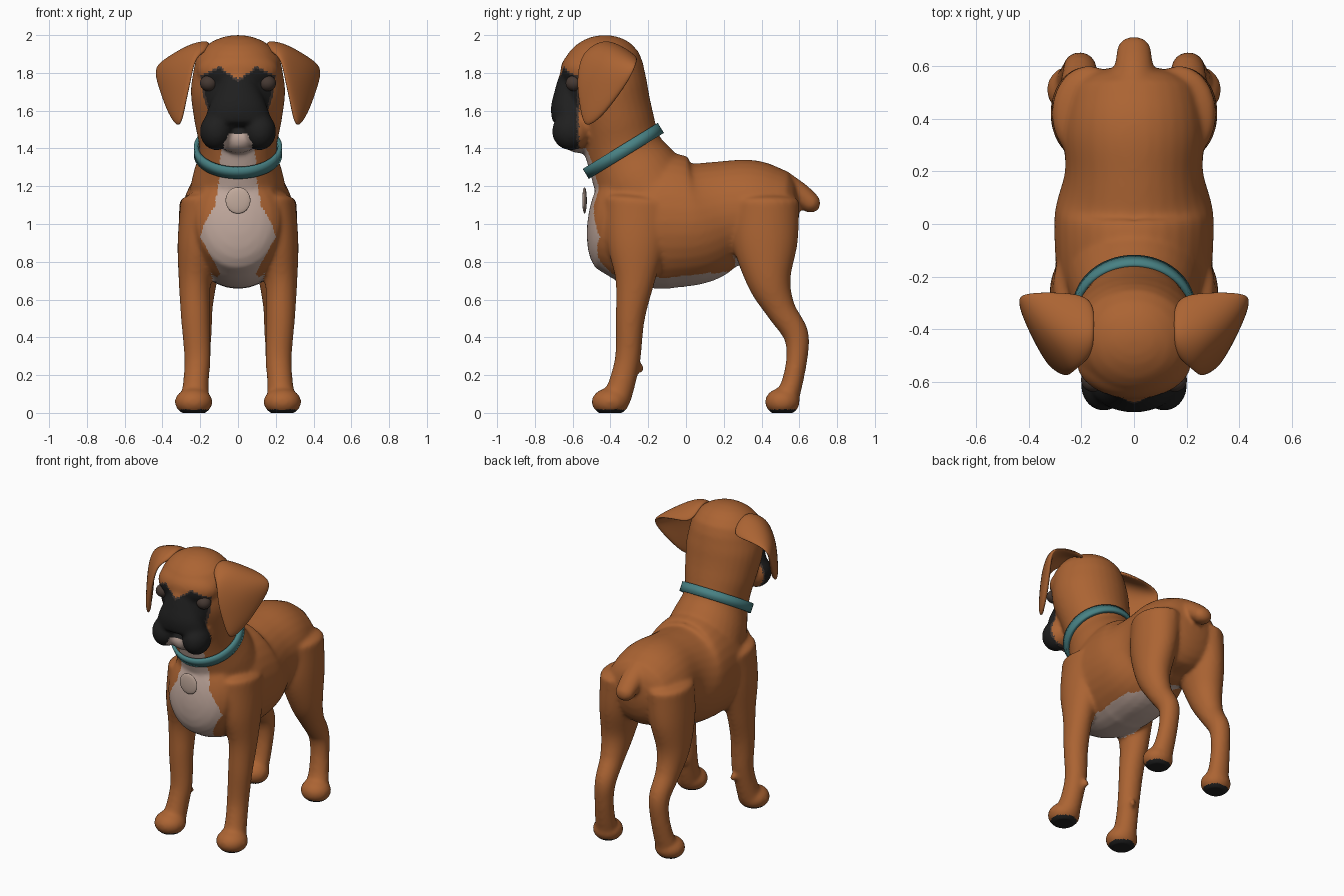
import bpy, bmesh, math
from mathutils import Vector, Matrix

cube = bpy.data.objects.get("Cube")
if cube:
    bpy.data.objects.remove(cube)


def material(name, rgb):
    m = bpy.data.materials.new(name)
    m.use_nodes = True
    m.diffuse_color = (*rgb, 1)
    bsdf = m.node_tree.nodes["Principled BSDF"]
    bsdf.inputs["Base Color"].default_value = (*rgb, 1)
    bsdf.inputs["Roughness"].default_value = 0.7
    return m


fawn = material("fawn_coat", (0.41, 0.127, 0.033))
white = material("white_fur", (0.52, 0.385, 0.33))
black = material("black_mask", (0.014, 0.014, 0.014))
dark = material("dark_brown", (0.06, 0.04, 0.032))
teal = material("teal_collar", (0.065, 0.22, 0.23))
cream = material("cream_tag", (0.55, 0.41, 0.34))


def add_object(name, bm, mats):
    mesh = bpy.data.meshes.new(name)
    bm.to_mesh(mesh)
    bm.free()
    for m in mats:
        mesh.materials.append(m)
    for p in mesh.polygons:
        p.use_smooth = True
    ob = bpy.data.objects.new(name, mesh)
    bpy.context.collection.objects.link(ob)
    return ob


def spline(points, steps=6):
    """Smooth curve through points of any dimension."""
    p = [Vector(q) for q in points]
    p = [p[0] * 2 - p[1]] + p + [p[-1] * 2 - p[-2]]
    out = []
    for i in range(1, len(p) - 2):
        a, b, c, d = p[i - 1:i + 3]
        for s in range(steps):
            t = s / steps
            out.append((b * 2 + (c - a) * t + (a * 2 - b * 5 + c * 4 - d) * t ** 2
                        + (b * 3 - a - c * 3 + d) * t ** 3) * 0.5)
    return out + [p[-2]]


def loft(bm, rings, cap, both=False, sides=32):
    """Elliptical tube; each ring is x, y, z, half width, half depth."""
    if both:
        loft(bm, [(-r[0], *r[1:]) for r in rings], cap, sides=sides)
    path = spline(rings)
    pos = [Vector(r[:3]) for r in path]
    tans = [(pos[min(i + 1, len(pos) - 1)] - pos[max(i - 1, 0)]).normalized()
            for i in range(len(pos))]
    data = [(c, t, r[3], r[4]) for c, t, r in zip(pos, tans, path)]
    angles = [math.radians(k) for k in (20, 40, 55, 70, 82)]

    def dome(end, sign):
        c, t, a, b = end
        return [(c + t * sign * cap * math.sin(u), t, a * math.cos(u), b * math.cos(u))
                for u in angles]
    data = dome(data[0], -1)[::-1] + data + dome(data[-1], 1)
    loops = []
    for c, t, a, b in data:
        up = t.cross(Vector((1, 0, 0))).normalized()
        loops.append([bm.verts.new(c + Vector((a * math.cos(u), 0, 0)) + up * b * math.sin(u))
                      for u in (2 * math.pi * k / sides for k in range(sides))])
    for l, m in zip(loops, loops[1:]):
        for k in range(sides):
            j = (k + 1) % sides
            bm.faces.new((l[k], l[j], m[j], m[k]))
    bm.faces.new(loops[0])
    bm.faces.new(loops[-1])


def ball(bm, centre, radii, both=False):
    for s in ((1, -1) if both else (1,)):
        mat = Matrix.Translation((s * centre[0], *centre[1:])) @ Matrix.Diagonal((*radii, 1))
        bmesh.ops.create_uvsphere(bm, u_segments=32, v_segments=20, radius=1, matrix=mat)


# Body volumes, fused into one skin
bm = bmesh.new()
# torso
loft(bm, [(0, -.40, 1.02, .235, .28), (0, -.25, 1.0, .285, .335), (0, -.10, 1.015, .30, .36),
          (0, .05, 1.01, .30, .33), (0, .20, 1.05, .262, .285), (0, .35, 1.07, .27, .27),
          (0, .48, 1.06, .25, .235)], .12)
# neck and skull
loft(bm, [(0, -.17, 1.10, .27, .26), (0, -.26, 1.25, .24, .24), (0, -.33, 1.39, .205, .205),
          (0, -.375, 1.55, .232, .205), (0, -.42, 1.70, .25, .22), (0, -.44, 1.82, .235, .215)], .18)
ball(bm, (0, -.52, 1.81), (.22, .145, .125))
# muzzle, hanging lips and lower jaw
loft(bm, [(0, -.60, 1.77, .09, .075), (0, -.61, 1.70, .12, .085),
          (0, -.615, 1.62, .155, .1), (0, -.61, 1.56, .175, .1)], .04)
ball(bm, (.115, -.61, 1.49), (.087, .1, .1), True)
ball(bm, (0, -.565, 1.45), (.11, .09, .075))
# front legs
loft(bm, [(.18, -.24, 1.12, .125, .19), (.205, -.26, .90, .115, .16), (.228, -.27, .70, .086, .105),
          (.225, -.295, .50, .077, .077), (.215, -.307, .30, .07, .068),
          (.222, -.335, .17, .068, .07), (.23, -.365, .08, .075, .075)], .04, True)
ball(bm, (.235, -.40, .058), (.1, .1, .075), True)
ball(bm, (.19, -.24, .235), (.02, .022, .025), True)
# hind legs
loft(bm, [(.17, .42, 1.12, .14, .18), (.19, .42, .90, .127, .172), (.21, .44, .70, .10, .118),
          (.21, .50, .55, .076, .08), (.205, .58, .42, .066, .068), (.21, .588, .30, .062, .057),
          (.22, .565, .17, .066, .056), (.23, .535, .08, .075, .065)], .04, True)
ball(bm, (.235, .51, .058), (.097, .092, .075), True)
# tail
loft(bm, [(0, .50, 1.22, .08, .07), (0, .60, 1.16, .072, .06), (0, .655, 1.115, .067, .055)], .06)
bmesh.ops.recalc_face_normals(bm, faces=bm.faces)
body = add_object("body", bm, [fawn, white, black, dark])
remesh = body.modifiers.new("fuse", "REMESH")
remesh.mode = "VOXEL"
remesh.voxel_size = .0115
smooth = body.modifiers.new("soften", "SMOOTH")
smooth.factor = .5
smooth.iterations = 12
skin = bpy.data.meshes.new_from_object(body.evaluated_get(bpy.context.evaluated_depsgraph_get()))
body.modifiers.clear()
body.data = skin
for v in skin.vertices:
    v.co.z = max(v.co.z, 0)

# Height and half width of the white chest blaze
blaze = [(.64, .07), (.75, .1), (.86, .16), (.93, .2), (1.0, .18), (1.1, .12), (1.25, .1), (1.47, .085)]


def blaze_width(z):
    for (z0, w0), (z1, w1) in zip(blaze, blaze[1:]):
        if z0 <= z < z1:
            return w0 + (w1 - w0) * (z - z0) / (z1 - z0)
    return 0


def coat(c, n):
    ax = abs(c.x)
    if c.z < .018:
        return 2
    if c.z > 1.36 and c.y < -.5:
        if ax < .075 and c.z < 1.475 and c.y > -.675:
            return 1
        top = min(1.765 + .7 * ax, 1.835 - .5 * (ax - .1))
        inside = min(top - c.z, -.565 - c.y, .225 - ax)
        if inside > 0:
            return 2 if inside > .012 else 3
    if c.y < -.3 and ax < blaze_width(c.z) and n.y < -.15:
        return 1
    if -.45 < c.y < .3 and .62 < c.z < .85 and n.z < -.8 and ax < .17:
        return 1
    return 0


for p in skin.polygons:
    p.use_smooth = True
    p.material_index = coat(p.center, p.normal)

# Folded ears: rows run from the root to the tip, front edge to back edge
rows = [[(.15, -.50, 1.92), (.15, -.41, 1.985), (.14, -.27, 1.87)],
        [(.225, -.56, 1.89), (.27, -.43, 1.965), (.28, -.25, 1.88)],
        [(.245, -.585, 1.76), (.36, -.43, 1.87), (.45, -.255, 1.85)],
        [(.275, -.57, 1.64), (.36, -.45, 1.73), (.43, -.30, 1.75)],
        [(.305, -.54, 1.51), (.33, -.50, 1.52), (.355, -.44, 1.57)]]
bm = bmesh.new()
grid = [[bm.verts.new(p) for p in row] for row in rows]
for r, s in zip(grid, grid[1:]):
    for k in range(2):
        bm.faces.new((r[k], s[k], s[k + 1], r[k + 1]))
bmesh.ops.recalc_face_normals(bm, faces=bm.faces)
ears = add_object("ears", bm, [fawn])
solid = ears.modifiers.new("thickness", "SOLIDIFY")
solid.thickness = .04
solid.offset = 0
ears.modifiers.new("round", "SUBSURF").levels = 3
ears.modifiers["round"].render_levels = 3
ears.modifiers.new("pair", "MIRROR").use_mirror_merge = False

# Eyes
bm = bmesh.new()
ball(bm, (.155, -.592, 1.745), (.046, .045, .042), True)
add_object("eyes", bm, [dark])

# Collar band
bm = bmesh.new()
bmesh.ops.create_cone(bm, cap_ends=False, segments=64, radius1=.222, radius2=.222, depth=.062,
                      matrix=Matrix.Translation((0, -.332, 1.387)) @ Matrix.Rotation(.55, 4, "X"))
collar = add_object("collar", bm, [teal])
band = collar.modifiers.new("thickness", "SOLIDIFY")
band.thickness = .022
band.offset = 0
band.use_even_offset = True

# Round tag hanging on the chest
bm = bmesh.new()
ball(bm, (0, -.537, 1.125), (.066, .012, .07))
add_object("tag", bm, [cream])

# Keep crisp edges on the collar
bpy.ops.object.select_all(action="DESELECT")
collar.select_set(True)
bpy.context.view_layer.objects.active = collar
bpy.ops.object.shade_smooth_by_angle()
